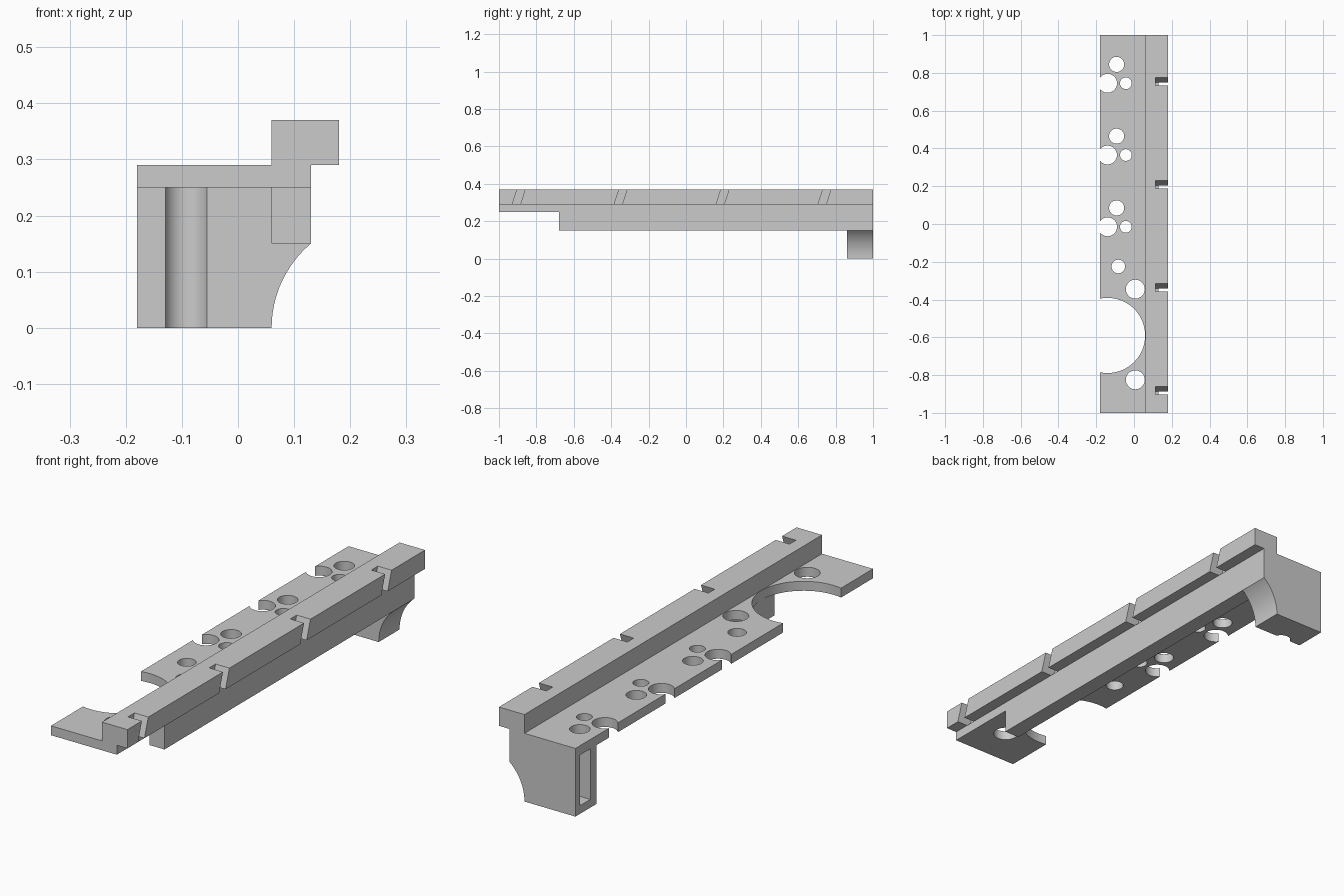
import bpy, bmesh, math
from mathutils import Vector

if "Cube" in bpy.data.objects:
    bpy.data.objects.remove(bpy.data.objects["Cube"], do_unlink=True)

grey = bpy.data.materials.new("plain_grey")
grey.use_nodes = True
COLOUR = (0.6, 0.6, 0.6, 1)
grey.diffuse_color = COLOUR
grey.node_tree.nodes["Principled BSDF"].inputs["Base Color"].default_value = COLOUR


def prism(name, points, offset):
    """Extrude a closed polygon of 3D points along an offset."""
    bm = bmesh.new()
    face = bm.faces.new([bm.verts.new(p) for p in points])
    made = bmesh.ops.extrude_face_region(bm, geom=[face])["geom"]
    bmesh.ops.translate(bm, vec=Vector(offset),
                        verts=[v for v in made if isinstance(v, bmesh.types.BMVert)])
    bmesh.ops.recalc_face_normals(bm, faces=bm.faces[:])
    mesh = bpy.data.meshes.new(name)
    bm.to_mesh(mesh)
    bm.free()
    mesh.materials.append(grey)
    obj = bpy.data.objects.new(name, mesh)
    bpy.context.collection.objects.link(obj)
    return obj


def along_y(name, outline, y0, y1):
    return prism(name, [(x, y0, z) for x, z in outline], (0, y1 - y0, 0))


def rect(x0, x1, z0, z1):
    return [(x0, z0), (x1, z0), (x1, z1), (x0, z1)]


def combine(target, other, operation):
    """Apply a boolean and discard the helper."""
    other.hide_render = True
    mod = target.modifiers.new(operation.lower(), 'BOOLEAN')
    mod.operation = operation
    mod.solver = 'EXACT'
    mod.object = other
    bpy.context.view_layer.objects.active = target
    bpy.ops.object.modifier_apply(modifier=mod.name)
    bpy.data.objects.remove(other, do_unlink=True)


# Deck with the raised, overhanging rail
body = along_y("slotted_rail_bracket",
               [(-0.18, 0.25), (0.13, 0.25), (0.13, 0.29), (0.18, 0.29),
                (0.18, 0.37), (0.06, 0.37), (0.06, 0.29), (-0.18, 0.29)], -1, 1)

# Stiffening beam under the deck
combine(body, along_y("beam", rect(0.06, 0.13, 0.15, 0.27), -0.68, 1), 'UNION')

# End foot with a concave curved side
R = 0.196
sweep = math.asin(0.15 / R)
arc = [(0.06 + R - R * math.cos(sweep * i / 16), R * math.sin(sweep * i / 16))
       for i in range(17)]
foot = along_y("foot", [(-0.18, 0)] + arc + [(0.13, 0.27), (-0.18, 0.27)], 0.86, 1)
combine(body, foot, 'UNION')

# Pocket in the outer side of the foot
combine(body, along_y("pocket", rect(-0.3, 0.0, 0.035, 0.25), 0.90, 0.97), 'DIFFERENCE')

# Deck holes: large bite, its neighbours, and three repeated clusters
holes = [(-0.14, -0.59, 0.199), (0.007, -0.345, 0.05),
         (0.007, -0.825, 0.05), (-0.083, -0.225, 0.036)]
for y in (0.845, 0.465, 0.085):
    holes += [(-0.092, y, 0.04), (-0.14, y - 0.1, 0.05), (-0.043, y - 0.1, 0.031)]
for x, y, r in holes:
    ring = [(x + r * math.cos(a), y + r * math.sin(a), -0.1)
            for a in (math.tau * i / 64 for i in range(64))]
    combine(body, prism("hole", ring, (0, 0, 0.43)), 'DIFFERENCE')

# Slanted slots in the overhanging edge of the rail
for i in range(4):
    y = 0.775 - 0.545 * i
    slot = [(0.115, y - 0.069, 0.29), (0.115, y - 0.026, 0.29),
            (0.115, y + 0.026, 0.45), (0.115, y - 0.017, 0.45)]
    combine(body, prism("slot", slot, (0.1, 0, 0)), 'DIFFERENCE')

bpy.ops.object.select_all(action='DESELECT')
body.select_set(True)
bpy.context.view_layer.objects.active = body
bpy.ops.object.shade_smooth_by_angle(angle=math.radians(30))
